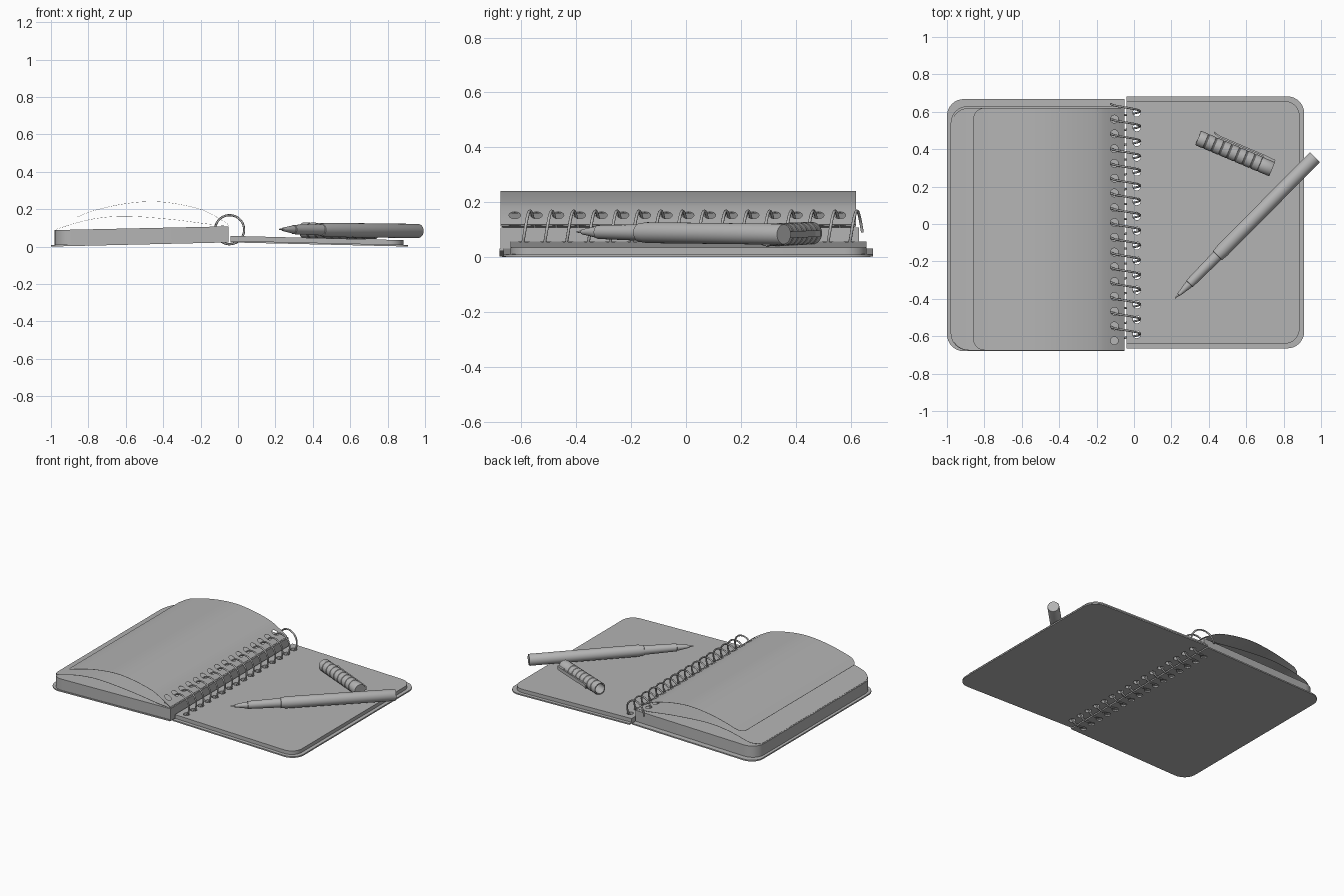
import bpy, bmesh, math
from mathutils import Vector

if "Cube" in bpy.data.objects:
    bpy.data.objects.remove(bpy.data.objects["Cube"])

PITCH = 0.079
TURNS = 16

grey = bpy.data.materials.new("dark_grey")
grey.diffuse_color = (0.455, 0.455, 0.455, 1)
grey.use_nodes = True
grey.node_tree.nodes["Principled BSDF"].inputs["Base Color"].default_value = grey.diffuse_color


def link(name, bm):
    bmesh.ops.recalc_face_normals(bm, faces=bm.faces[:])
    me = bpy.data.meshes.new(name)
    bm.to_mesh(me)
    bm.free()
    me.materials.append(grey)
    ob = bpy.data.objects.new(name, me)
    bpy.context.collection.objects.link(ob)
    return ob


def activate(ob):
    bpy.ops.object.select_all(action='DESELECT')
    ob.select_set(True)
    bpy.context.view_layer.objects.active = ob


def smooth(ob, angle=30):
    activate(ob)
    bpy.ops.object.shade_smooth_by_angle(angle=math.radians(angle))


def hermite(pts):
    """Smooth height function through a few (x, z) points."""
    n = len(pts)
    m = []
    for i in range(n):
        a, b = pts[max(i - 1, 0)], pts[min(i + 1, n - 1)]
        m.append((b[1] - a[1]) / (b[0] - a[0]))

    def f(x):
        i = 0
        while i < n - 2 and x > pts[i + 1][0]:
            i += 1
        (x0, z0), (x1, z1) = pts[i], pts[i + 1]
        h = x1 - x0
        t = (x - x0) / h
        return (z0 * (2*t**3 - 3*t*t + 1) + z1 * (3*t*t - 2*t**3)
                + h * m[i] * (t**3 - 2*t*t + t) + h * m[i + 1] * (t**3 - t*t))
    return f


def skin(bm, rings):
    n = len(rings[0])
    for p, q in zip(rings, rings[1:]):
        for i in range(n):
            j = (i + 1) % n
            bm.faces.new((p[i], p[j], q[j], q[i]))
    bm.faces.new(rings[0])
    bm.faces.new(rings[-1])


# Leaf or slab running from the outer edge to the spine, outer corners rounded
def slab(name, outer, spine, y0, y1, r, low, high, steps=1):
    s = 1 if spine > outer else -1
    st = []
    for k in range(9):
        t = k / 8 * math.pi / 2
        st.append((outer + s * r * (1 - math.cos(t)), r * (1 - math.sin(t))))
    a = outer + s * r
    st += [(a + (spine - a) * (k + 1) / steps, 0) for k in range(steps)]
    bm = bmesh.new()
    rings = []
    for x, inset in st:
        lo, hi = low(x), high(x)
        rings.append([bm.verts.new(p) for p in (
            (x, y0 + inset, lo), (x, y1 - inset, lo),
            (x, y1 - inset, hi), (x, y0 + inset, hi))])
    skin(bm, rings)
    return link(name, bm)


def line(x0, z0, x1, z1):
    return lambda x: z0 + (z1 - z0) * (x - x0) / (x1 - x0)


# Covers and page blocks
Lc0, Lc1 = line(-1, 0, -0.05, 0.022), line(-1, 0.009, -0.05, 0.031)
Rc0, Rc1 = line(0.91, 0, -0.04, 0.022), line(0.91, 0.009, -0.04, 0.031)
Lp = line(-0.98, 0.088, -0.05, 0.108)
Rp = line(0.885, 0.034, -0.04, 0.057)
paper = [
    slab("left_cover", -1.0, -0.05, -0.68, 0.668, 0.09, Lc0, Lc1),
    slab("right_cover", 0.91, -0.04, -0.665, 0.682, 0.09, Rc0, Rc1),
    slab("right_page_block", 0.885, -0.04, -0.64, 0.658, 0.08, Rc1, Rp),
]
smooth(slab("left_page_block", -0.98, -0.05, -0.675, 0.63, 0.09, Lc1, Lp))

# Two loose sheets arching over the left page block
top = hermite([(-0.86, 0.158), (-0.78, 0.19), (-0.6, 0.23), (-0.42, 0.24),
               (-0.2, 0.2), (-0.10, 0.15), (-0.05, 0.117)])
mid = hermite([(-0.975, 0.092), (-0.86, 0.128), (-0.75, 0.152), (-0.6, 0.163),
               (-0.35, 0.145), (-0.15, 0.12), (-0.05, 0.112)])
for nm, f, xo, r in (("upper_curled_sheet", top, -0.86, 0.06),
                     ("lower_curled_sheet", mid, -0.975, 0.09)):
    paper.append(slab(nm, xo, -0.052, -0.675, 0.62, r,
                      lambda x, f=f: f(x) - 0.0012, f, 28))

# Punched binding holes
bm = bmesh.new()
for k in range(TURNS):
    for x, y in ((-0.105, -0.624), (0.015, -0.59)):
        geo = bmesh.ops.create_cone(bm, cap_ends=True, segments=16,
                                    radius1=0.021, radius2=0.021, depth=0.6)
        bmesh.ops.translate(bm, verts=geo['verts'],
                            vec=(x, y + PITCH * k, 0.1))
cutter = link("hole_cutter", bm)
cutter.hide_render = True
for ob in paper:
    activate(ob)
    m = ob.modifiers.new("holes", 'BOOLEAN')
    m.operation = 'DIFFERENCE'
    m.solver = 'EXACT'
    m.object = cutter
    bpy.ops.object.modifier_apply(modifier=m.name)
    smooth(ob)
bpy.data.objects.remove(cutter)

# Spiral wire
cu = bpy.data.curves.new("spiral_wire", 'CURVE')
cu.dimensions = '3D'
cu.bevel_depth = 0.0055
cu.bevel_resolution = 2
cu.use_fill_caps = True
cu.materials.append(grey)
a0, a1 = -0.75 * math.pi, (2 * (TURNS - 1) + 1) * math.pi
n = 24 * TURNS
sp = cu.splines.new('POLY')
sp.points.add(n)
for i in range(n + 1):
    a = a0 + (a1 - a0) * i / n
    sp.points[i].co = (-0.045 + 0.078 * math.cos(a),
                       -0.588 + (PITCH + 0.0004) * a / (2 * math.pi),
                       0.09 + 0.078 * math.sin(a), 1)
wire = bpy.data.objects.new("spiral_wire", cu)
bpy.context.collection.objects.link(wire)
activate(wire)
bpy.ops.object.convert(target='MESH')
smooth(bpy.context.object, 50)


# Turned part: (distance, radius) profile along the line from a to b
def lathe(name, a, b, prof, seg=32):
    a, b = Vector(a), Vector(b)
    d = (b - a).normalized()
    u = d.cross(Vector((0, 0, 1))).normalized()
    v = u.cross(d)
    bm = bmesh.new()
    rings = []
    for t, r in prof:
        rings.append([bm.verts.new(a + d * t + (u * math.cos(w) + v * math.sin(w)) * r)
                      for w in (2 * math.pi * k / seg for k in range(seg))])
    skin(bm, rings)
    ob = link(name, bm)
    smooth(ob)
    return ob


# Pen
tip, end = (0.22, -0.397, 0.092), (0.967, 0.357, 0.083)
lathe("pen_tip", tip, end, [(0, 0.003), (0.025, 0.005), (0.027, 0.009),
                            (0.10, 0.021), (0.112, 0.021)])
lathe("pen_grip", tip, end, [(0.108, 0.023), (0.11, 0.025), (0.33, 0.030)])
lathe("pen_barrel", tip, end, [(0.32, 0.031), (0.322, 0.034), (0.36, 0.038),
                               (1.056, 0.038), (1.061, 0.036)])

# Pen cap: hollow, with ribs along its length
c0, c1 = Vector((0.343, 0.46, 0.087)), Vector((0.738, 0.293, 0.08))
L = (c1 - c0).length
prof = [(0.28, 0.031), (0, 0.033), (0, 0.039)]
for k in range(8):
    s = 0.006 + k * 0.045
    prof += [(s, 0.0415), (s + 0.036, 0.0415), (s + 0.038, 0.039), (s + 0.042, 0.039)]
prof += [(0.37, 0.041), (L - 0.004, 0.041), (L, 0.039)]
lathe("pen_cap", c0, c1, prof)

# Cap clip with its foot at the closed end
d = (c1 - c0).normalized()
side = Vector((-d.y, d.x, 0)).normalized()
up = d.cross(side)
bm = bmesh.new()
path = [(0.07, 0.056, 0.063), (0.10, 0.046, 0.056), (0.36, 0.046, 0.055),
        (0.37, 0.030, 0.055), (L - 0.002, 0.030, 0.052)]
rings = [[bm.verts.new(c0 + d * t + side * o + up * h) for o, h in
          ((i, -0.012), (e, -0.012), (e, 0.012), (i, 0.012))] for t, i, e in path]
skin(bm, rings)
link("cap_clip", bm)
